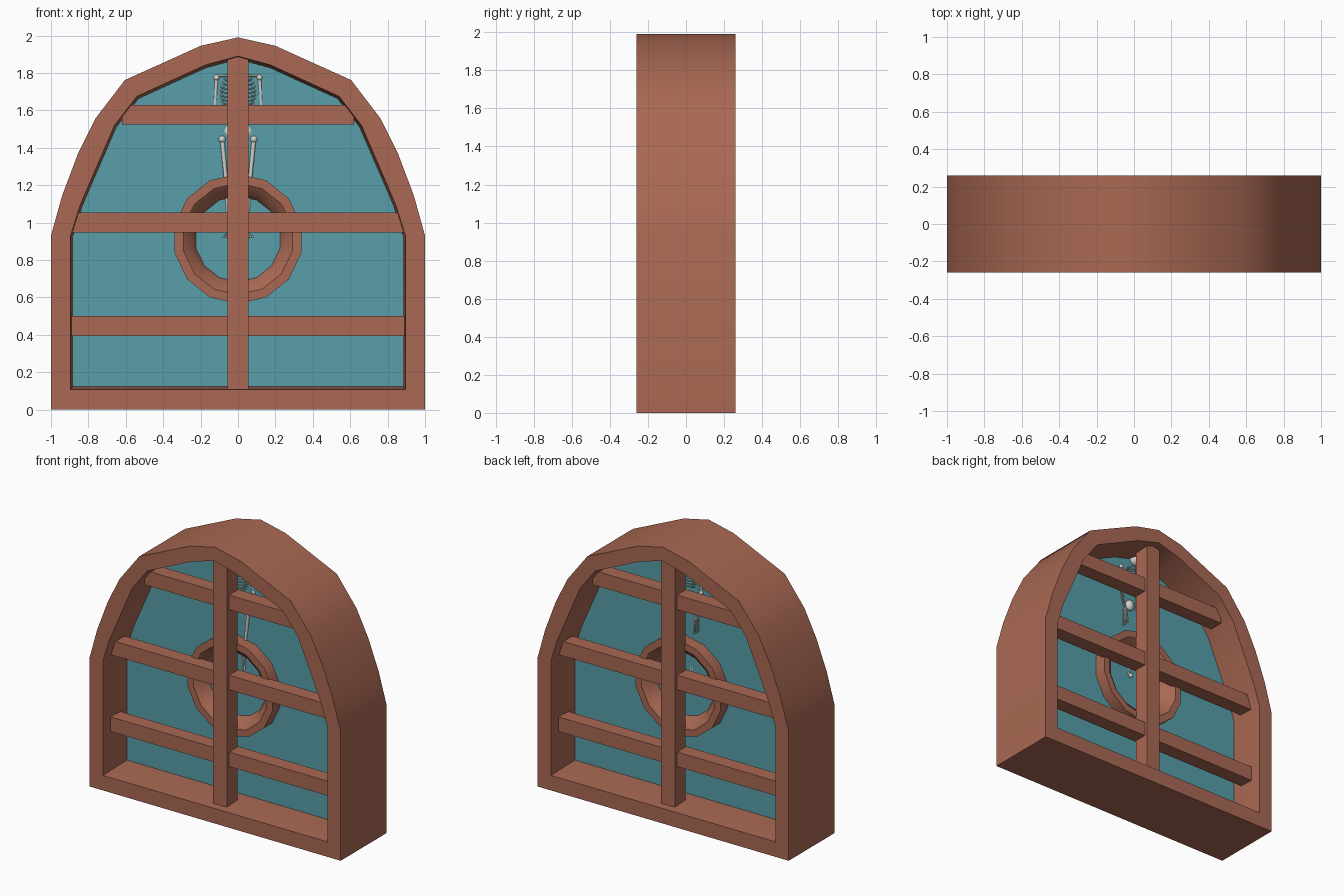
import bpy, bmesh, math
from mathutils import Vector, Matrix

cube = bpy.data.objects.get("Cube")
if cube:
    bpy.data.objects.remove(cube)


def material(name, rgb):
    m = bpy.data.materials.new(name)
    m.use_nodes = True
    m.diffuse_color = (*rgb, 1)
    m.node_tree.nodes["Principled BSDF"].inputs["Base Color"].default_value = (*rgb, 1)
    return m


WOOD = material("reddish wood", (0.40, 0.14, 0.087))
GLASS = material("teal pane", (0.098, 0.345, 0.40))
BONE = material("pale bone", (0.65, 0.64, 0.61))


def finish(name, bm, mat, smooth=None):
    bmesh.ops.recalc_face_normals(bm, faces=bm.faces)
    mesh = bpy.data.meshes.new(name)
    bm.to_mesh(mesh)
    bm.free()
    mesh.materials.append(mat)
    ob = bpy.data.objects.new(name, mesh)
    bpy.context.collection.objects.link(ob)
    if smooth:
        bpy.ops.object.select_all(action='DESELECT')
        ob.select_set(True)
        bpy.context.view_layer.objects.active = ob
        bpy.ops.object.shade_smooth_by_angle(angle=math.radians(smooth))
    return ob


def closed_band(name, loops, mat, smooth):
    """Skin matching (outline, y) loops into a closed ring-shaped solid."""
    bm = bmesh.new()
    rows = [[bm.verts.new((x, y, z)) for x, z in pts] for pts, y in loops]
    n = len(rows[0])
    for a, b in zip(rows, rows[1:] + rows[:1]):
        for i in range(n):
            j = (i + 1) % n
            bm.faces.new((a[i], a[j], b[j], b[i]))
    return finish(name, bm, mat, smooth)


def box(name, x, y, z, mat):
    bm = bmesh.new()
    size = Vector((x[1] - x[0], y[1] - y[0], z[1] - z[0]))
    mid = Vector((x[0] + x[1], y[0] + y[1], z[0] + z[1])) / 2
    bmesh.ops.create_cube(bm, size=1, matrix=Matrix.Translation(mid) @ Matrix.Diagonal((*size, 1)))
    return finish(name, bm, mat)


def mirrored(half):
    """Complete an outline from its +x half; the last point is the apex."""
    return half + [(-x, z) for x, z in reversed(half[:-1])]


# Arched frame, its inner wall narrowing towards the pane
outer = mirrored([(1, 0), (1, .93), (.94, 1.145), (.857, 1.365), (.762, 1.557),
                  (.605, 1.762), (.2, 1.945), (0, 1.99)])
inner = mirrored([(.895, .108), (.895, .93), (.845, 1.09), (.755, 1.3), (.66, 1.52),
                  (.54, 1.675), (.175, 1.842), (0, 1.89)])
middle = [(x * .985, 1 + (z - 1) * .982) for x, z in inner]
D = .26
closed_band("arched_frame",
            [(outer, -D), (inner, -D), (middle, 0), (inner, D), (outer, D)], WOOD, 35)

# Pane filling the opening
bm = bmesh.new()
pane = bm.faces.new([bm.verts.new((x * 1.01, -.004, z)) for x, z in middle])
ext = bmesh.ops.extrude_face_region(bm, geom=[pane])
bmesh.ops.translate(bm, vec=(0, .008, 0),
                    verts=[v for v in ext["geom"] if isinstance(v, bmesh.types.BMVert)])
finish("pane", bm, GLASS)


# Round porthole ring
def circle(r, n=14):
    return [(r * math.sin(math.tau * i / n), .913 + r * math.cos(math.tau * i / n))
            for i in range(n)]


closed_band("porthole_ring", [(circle(.347), -.09), (circle(.298), -.09), (circle(.25), -.05),
                              (circle(.228), 0), (circle(.25), .05), (circle(.298), .09),
                              (circle(.347), .09)], WOOD, 35)

# Window bars on both sides
for side, s in (("front", -1), ("back", 1)):
    box(side + "_upright_bar", (-.055, .055), sorted((s * .205, s * .085)), (.1, 1.9), WOOD)
    for label, half, z0, z1 in (("lower", .9, .395, .5), ("middle", .885, .948, 1.053),
                                ("upper", .62, 1.525, 1.63)):
        box(f"{side}_{label}_bar", (-half, half), sorted((s * .18, s * .075)), (z0, z1), WOOD)


# Hanging skeleton
def ball(bm, c, r, squash=(1, 1, 1)):
    bmesh.ops.create_icosphere(bm, subdivisions=2, radius=r,
                               matrix=Matrix.Translation(c) @ Matrix.Diagonal((*squash, 1)))


def bone(bm, a, b, r, knob=1.5):
    a, b = Vector(a), Vector(b)
    d = b - a
    rot = d.to_track_quat('Z', 'Y').to_matrix().to_4x4()
    bmesh.ops.create_cone(bm, cap_ends=True, segments=8, radius1=r, radius2=r * .85,
                          depth=d.length, matrix=Matrix.Translation((a + b) / 2) @ rot)
    for p in (a, b):
        ball(bm, p, r * knob)


skull = bmesh.new()
ball(skull, (0, 0, 1.875), .048, (.9, 1.1, 1.1))
ball(skull, (0, -.02, 1.825), .03, (.9, .9, 1))
finish("skull", skull, BONE, 60)

spine = bmesh.new()
for i in range(20):
    ball(spine, (0, .03, 1.46 + i * .018), .012, (1, 1, .75))
finish("spine", spine, BONE, 60)

cage = bmesh.new()
for i in range(8):
    z = 1.77 - i * .021
    w = .06 + .035 * math.sin(math.pi * (i + 1) / 9)
    ring = [(w * math.sin(t), -.055 * math.cos(t), z - .02 * math.cos(t))
            for t in (math.tau * k / 16 for k in range(17))]
    for a, b in zip(ring, ring[1:]):
        bone(cage, a, b, .0045, 1)
bone(cage, (0, -.055, 1.76), (0, -.055, 1.63), .009, 1)
finish("rib_cage", cage, BONE, 60)

limbs = bmesh.new()
for s in (-1, 1):
    bone(limbs, (0, -.035, 1.785), (s * .115, 0, 1.785), .006)           # collar bone
    bone(limbs, (s * .115, 0, 1.775), (s * .125, .005, 1.6), .011)       # upper arm
    for o in (-.008, .008):                                              # forearm pair
        bone(limbs, (s * .122 + o, .012, 1.595), (s * .112 + o, .04, 1.425), .005)
    for k in range(4):                                                   # fingers
        bone(limbs, (s * .112, .022 + k * .012, 1.415),
             (s * .105, .01 + k * .018, 1.32), .004)
    ball(limbs, (s * .05, .015, 1.49), .042, (.85, .6, 1))               # hip
    bone(limbs, (s * .085, -.005, 1.445), (s * .062, -.01, 1.2), .012, 1.6)   # thigh
    for o in (-.008, .007):                                              # shin pair
        bone(limbs, (s * .055 + o, -.005, 1.185), (s * .045 + o, 0, .96), .007)
    for k in range(4):                                                   # foot
        bone(limbs, (s * .045, .015, .945), (s * (.045 + k * .011), -.075, .925), .005, 1.2)
    ball(limbs, (s * .045, .02, .94), .016)
finish("limb_bones", limbs, BONE, 60)
